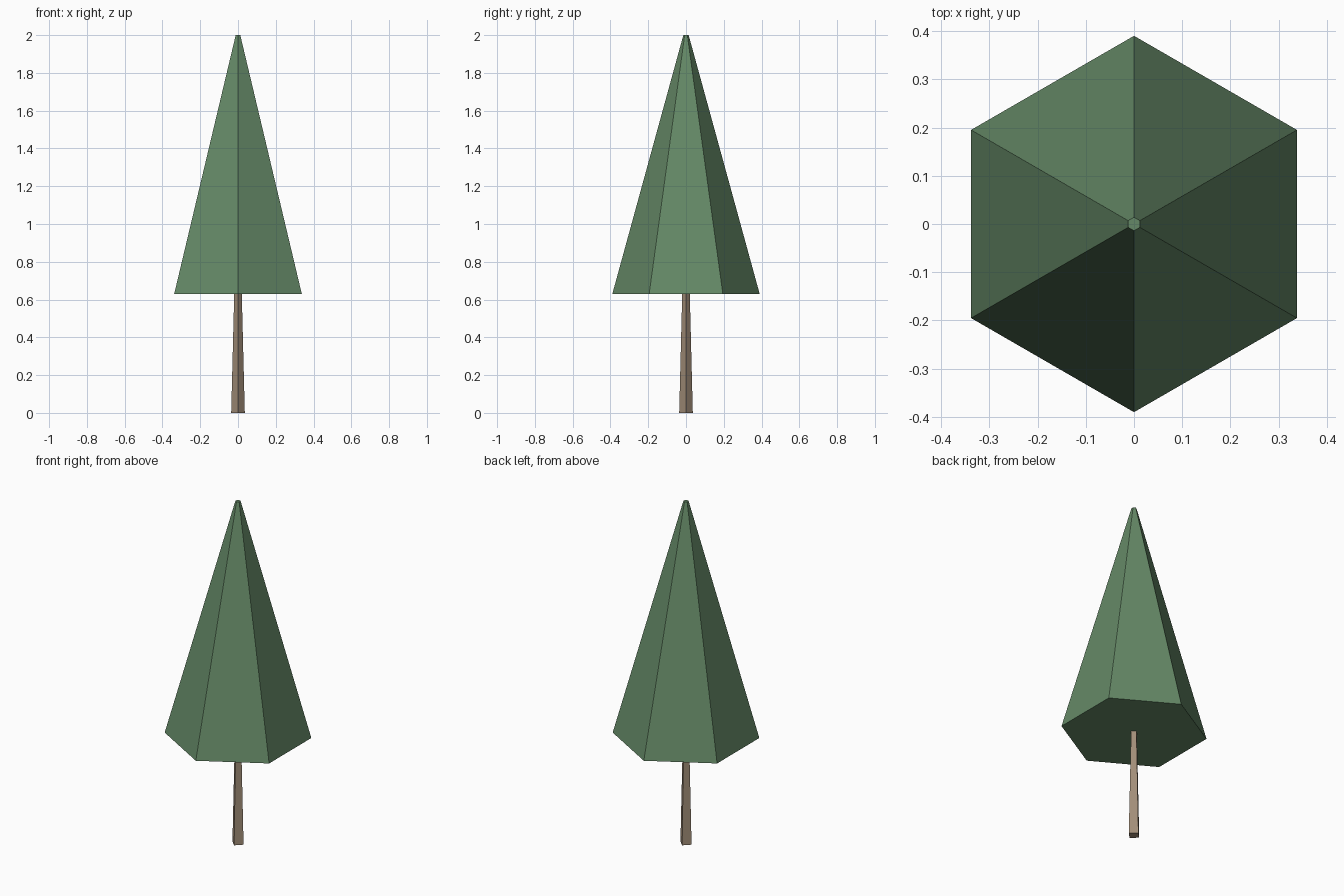
import bpy

cube = bpy.data.objects.get("Cube")
if cube:
    bpy.data.objects.remove(cube, do_unlink=True)


def make_material(name, rgb):
    color = (*rgb, 1.0)
    mat = bpy.data.materials.new(name)
    mat.use_nodes = True
    mat.diffuse_color = color
    mat.node_tree.nodes["Principled BSDF"].inputs["Base Color"].default_value = color
    return mat


def tapered_prism(name, sides, r_low, r_high, z_low, z_high, mat):
    """Capped, flat-shaded frustum with corners on the y axis."""
    bpy.ops.mesh.primitive_cone_add(
        vertices=sides, radius1=r_low, radius2=r_high, depth=z_high - z_low,
        end_fill_type='NGON', location=(0, 0, (z_low + z_high) / 2))
    obj = bpy.context.object
    obj.name = name
    obj.data.name = name
    obj.data.materials.append(mat)
    return obj


leaf_green = make_material("leaf green", (0.13, 0.25, 0.135))
bark_brown = make_material("bark brown", (0.36, 0.27, 0.19))

# Square trunk, narrowing up to the underside of the foliage
tapered_prism("trunk", 4, 0.036, 0.02, 0.0, 0.63, bark_brown)

# Six-sided foliage with a small flat tip
tapered_prism("foliage", 6, 0.39, 0.014, 0.63, 2.0, leaf_green)
